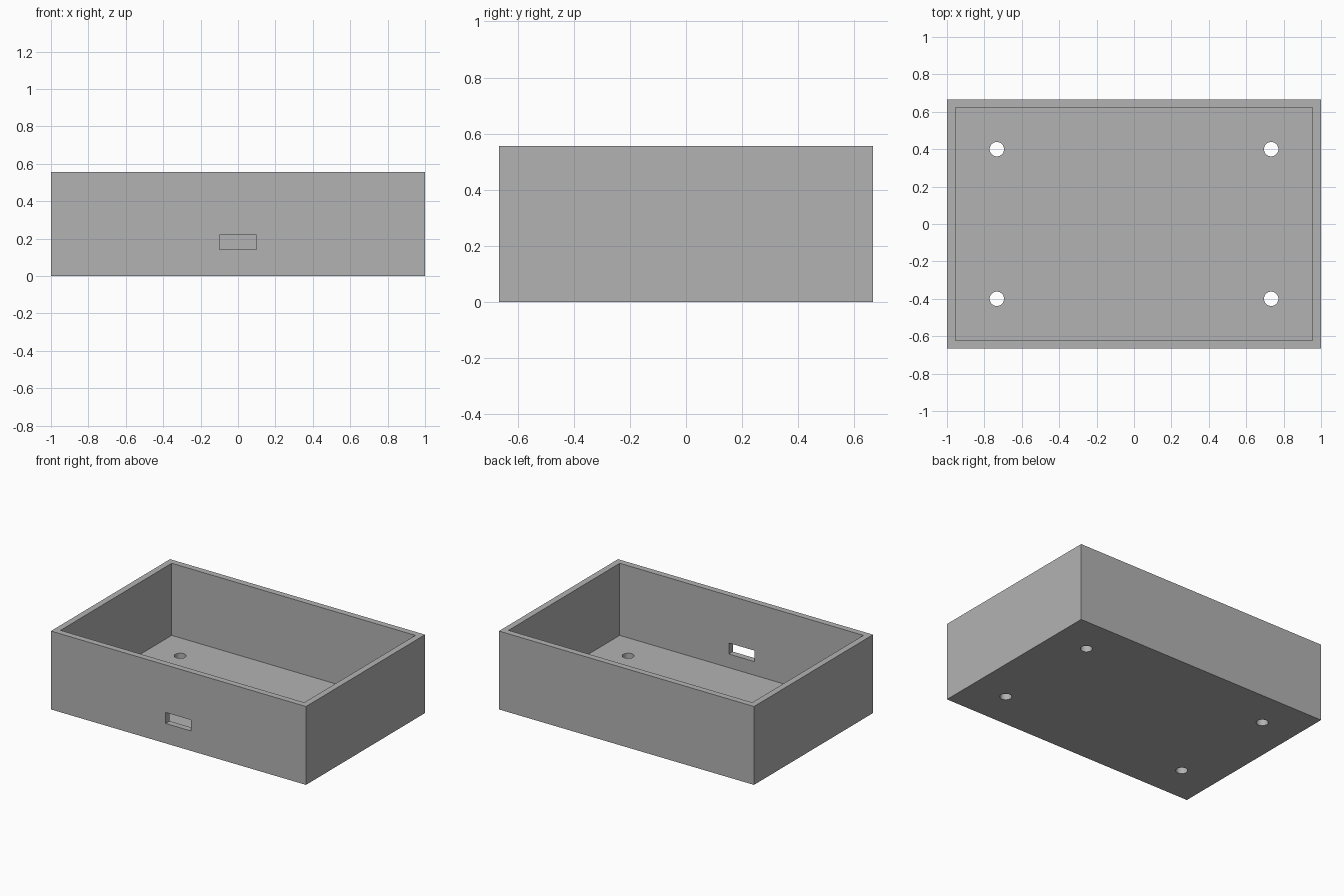
import bpy
import math

if "Cube" in bpy.data.objects:
    bpy.data.objects.remove(bpy.data.objects["Cube"])

# Dimensions
W, D, H = 2.0, 1.3333, 0.5556
WALL = 0.0444
HOLE_R = 0.0385

grey = bpy.data.materials.new("light grey plastic")
grey.diffuse_color = (0.45, 0.45, 0.45, 1)
grey.use_nodes = True
grey.node_tree.nodes["Principled BSDF"].inputs["Base Color"].default_value = grey.diffuse_color


def box(name, lo, hi):
    """Axis-aligned box between two corners."""
    bpy.ops.mesh.primitive_cube_add(size=1, location=[(a + b) / 2 for a, b in zip(lo, hi)])
    ob = bpy.context.object
    ob.name = name
    ob.scale = [b - a for a, b in zip(lo, hi)]
    bpy.ops.object.transform_apply(location=True, rotation=False, scale=True)
    ob.data.materials.append(grey)
    return ob


# Outer body
tray = box("enclosure_tray", (-W / 2, -D / 2, 0), (W / 2, D / 2, H))

# Cavity, open at the top
cutters = [box("cavity_cutter", (-W / 2 + WALL, -D / 2 + WALL, WALL),
               (W / 2 - WALL, D / 2 - WALL, H + 0.2))]

# Port slot through the front wall
cutters.append(box("port_cutter", (-0.1, -D / 2 - 0.1, 0.141), (0.1, -D / 2 + 0.15, 0.219)))

# Four screw holes through the floor
for sx in (-1, 1):
    for sy in (-1, 1):
        bpy.ops.mesh.primitive_cylinder_add(vertices=32, radius=HOLE_R, depth=0.2,
                                            location=(sx * 0.7333, sy * 0.4, 0.02))
        hole = bpy.context.object
        hole.name = "screw_hole_cutter"
        hole.data.materials.append(grey)
        cutters.append(hole)

# Cut everything out of the body, then discard the cutters
for cutter in cutters:
    cutter.hide_render = True
    mod = tray.modifiers.new(cutter.name, 'BOOLEAN')
    mod.operation = 'DIFFERENCE'
    mod.solver = 'EXACT'
    mod.object = cutter
    bpy.context.view_layer.objects.active = tray
    bpy.ops.object.modifier_apply(modifier=mod.name)
for cutter in cutters:
    bpy.data.objects.remove(cutter, do_unlink=True)

# Smooth hole walls, sharp box edges
bpy.ops.object.select_all(action='DESELECT')
tray.select_set(True)
bpy.context.view_layer.objects.active = tray
bpy.ops.object.shade_smooth_by_angle(angle=math.radians(30))
